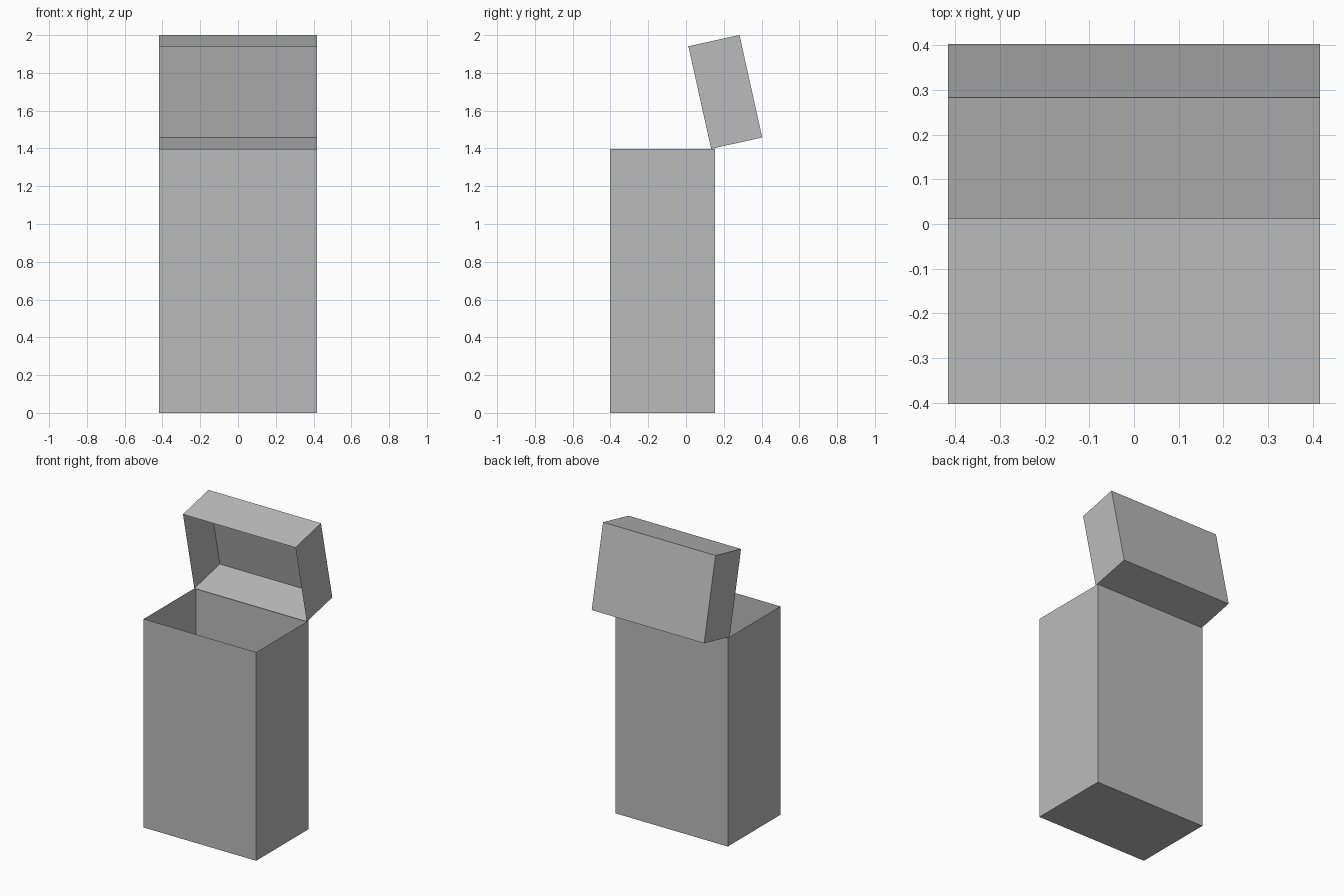
import bpy
import bmesh
from math import radians
from mathutils import Matrix, Vector

default = bpy.data.objects.get("Cube")
if default:
    bpy.data.objects.remove(default, do_unlink=True)

WIDTH, DEPTH = 0.834, 0.556
BODY_HEIGHT, LID_HEIGHT = 1.398, 0.277

# Plain grey card
card = bpy.data.materials.new("grey_card")
card.use_nodes = True
grey = (0.5, 0.5, 0.5, 1)
card.diffuse_color = grey
card.node_tree.nodes["Principled BSDF"].inputs["Base Color"].default_value = grey


def open_box(name, height, open_side, hinge, angle=0):
    """Thin-walled box, origin at its lower back edge, missing its top or bottom."""
    bm = bmesh.new()
    bmesh.ops.create_cube(bm, size=1)
    bmesh.ops.scale(bm, vec=(WIDTH, DEPTH, height), verts=bm.verts)
    bmesh.ops.translate(bm, vec=(0, -DEPTH / 2, height / 2), verts=bm.verts)
    bm.normal_update()
    opening = [f for f in bm.faces if f.normal.z * open_side > 0.5]
    bmesh.ops.delete(bm, geom=opening, context="FACES")
    mesh = bpy.data.meshes.new(name)
    bm.to_mesh(mesh)
    bm.free()
    mesh.materials.append(card)
    box = bpy.data.objects.new(name, mesh)
    box.matrix_world = Matrix.Translation(Vector(hinge)) @ Matrix.Rotation(angle, 4, "X")
    bpy.context.collection.objects.link(box)
    return box


# Tall carton, open at the top
open_box("carton_body", BODY_HEIGHT, 1, (0, 0.153, 0))

# Flip-top lid, swung back on its rear edge
open_box("flip_lid", LID_HEIGHT, -1, (0, 0.133, BODY_HEIGHT), radians(-77.5))
